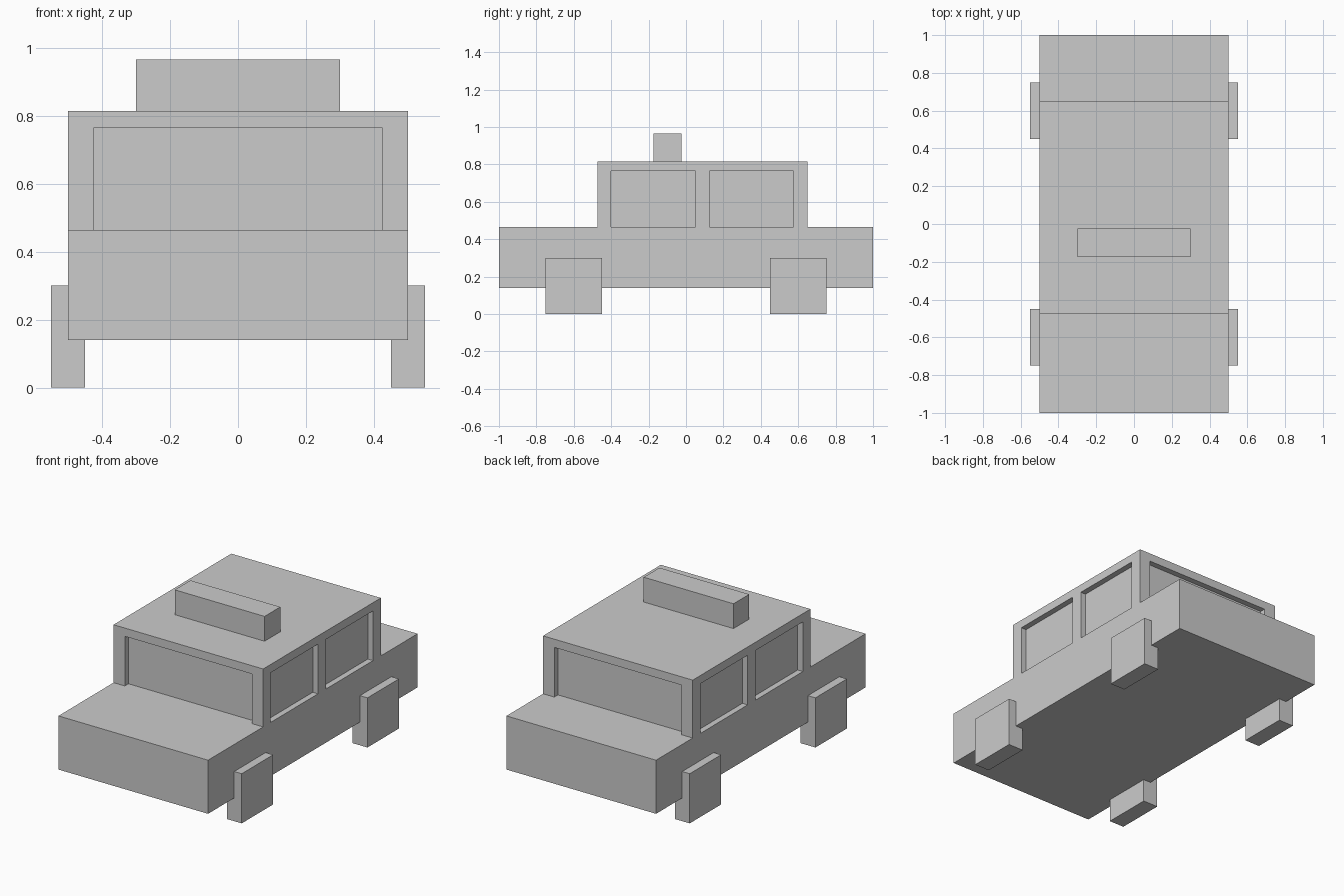
import bpy
import bmesh

if "Cube" in bpy.data.objects:
    bpy.data.objects.remove(bpy.data.objects["Cube"])


def new_object(name, bm):
    bmesh.ops.recalc_face_normals(bm, faces=bm.faces)
    mesh = bpy.data.meshes.new(name)
    bm.to_mesh(mesh)
    bm.free()
    obj = bpy.data.objects.new(name, mesh)
    bpy.context.collection.objects.link(obj)
    return obj


def add_box(bm, x, y, z):
    """Add a box spanning the given (low, high) ranges."""
    verts = bmesh.ops.create_cube(bm, size=1)["verts"]
    for v in verts:
        v.co = [r[0] if c < 0 else r[1] for c, r in zip(v.co, (x, y, z))]


def box(name, x, y, z):
    bm = bmesh.new()
    add_box(bm, x, y, z)
    return new_object(name, bm)


BASE, HOOD, ROOF = 0.14, 0.464, 0.814
FRONT, BACK, HALF = -0.474, 0.65, 0.5
DEPTH, OUT = 0.035, 0.1
GLASS = (HOOD, 0.764)

# Body and cabin: one side profile extruded across the width
profile = [(-1, BASE), (1, BASE), (1, HOOD), (BACK, HOOD),
           (BACK, ROOF), (FRONT, ROOF), (FRONT, HOOD), (-1, HOOD)]
bm = bmesh.new()
side = bm.faces.new([bm.verts.new((-HALF, y, z)) for y, z in profile])
ext = bmesh.ops.extrude_face_region(bm, geom=[side])["geom"]
bmesh.ops.translate(bm, vec=(2 * HALF, 0, 0),
                    verts=[v for v in ext if isinstance(v, bmesh.types.BMVert)])
body = new_object("car_body", bm)

# Window recesses: front, back and two on each side
bm = bmesh.new()
add_box(bm, (-0.425, 0.425), (FRONT - OUT, FRONT + DEPTH), GLASS)
add_box(bm, (-0.425, 0.425), (BACK - DEPTH, BACK + OUT), GLASS)
for y in ((-0.402, 0.05), (0.125, 0.575)):
    add_box(bm, (HALF - DEPTH, HALF + OUT), y, GLASS)
    add_box(bm, (-HALF - OUT, -HALF + DEPTH), y, GLASS)
cutter = new_object("window_cutter", bm)
cutter.hide_render = True
cutter.hide_viewport = True

cut = body.modifiers.new("windows", "BOOLEAN")
cut.operation = "DIFFERENCE"
cut.solver = "EXACT"
cut.object = cutter

# Roof sign
box("roof_sign", (-0.3, 0.3), (-0.175, -0.025), (ROOF, 0.964))

# Square wheels
for end, y in (("front", -0.6), ("back", 0.6)):
    for hand, x in (("left", -0.5), ("right", 0.5)):
        box(f"{end}_{hand}_wheel", (x - 0.05, x + 0.05),
            (y - 0.15, y + 0.15), (0, 0.3))
